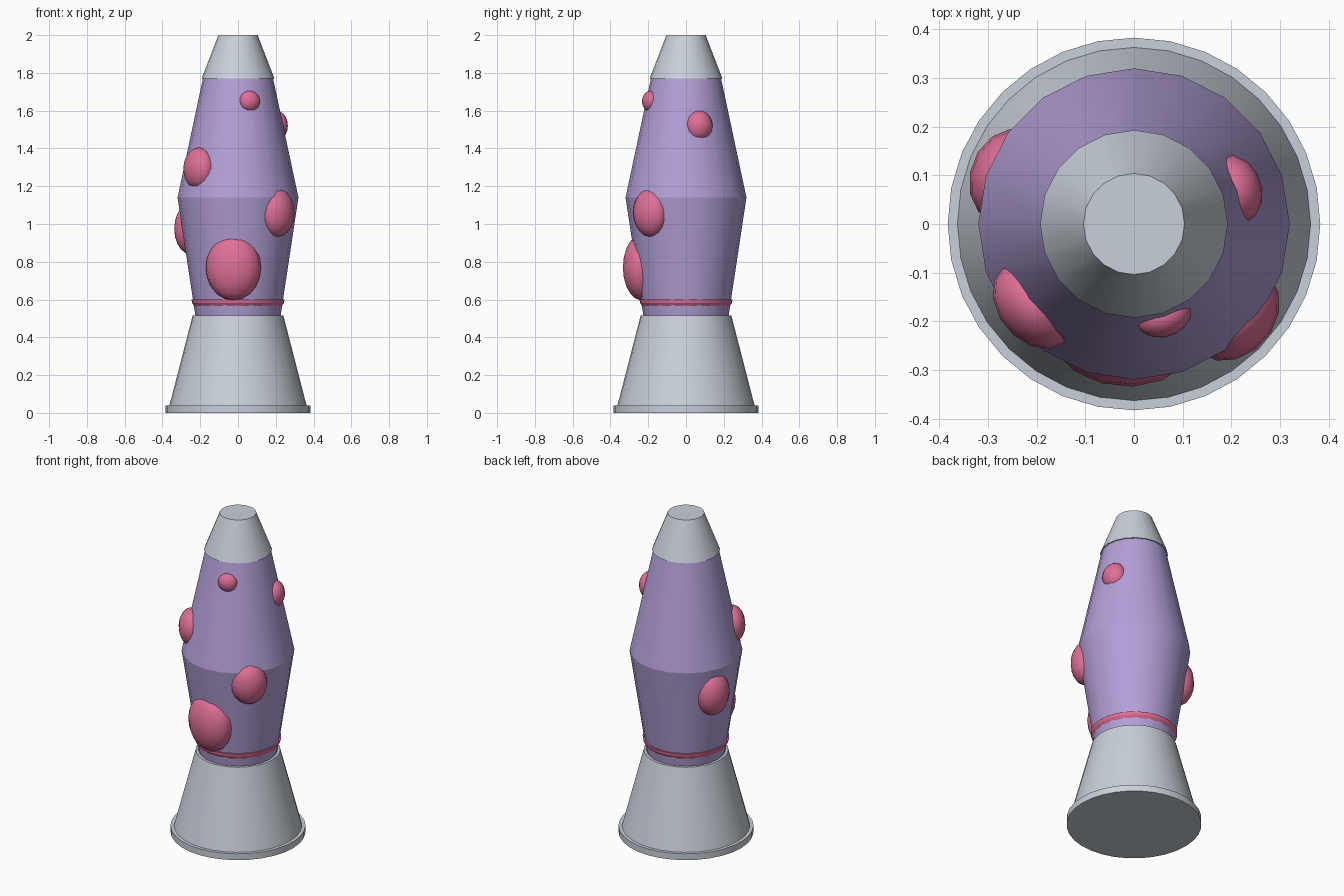
import bpy, bmesh, math
from mathutils import Matrix, Vector

old = bpy.data.objects.get("Cube")
if old:
    bpy.data.objects.remove(old, do_unlink=True)


def material(name, rgb):
    m = bpy.data.materials.new(name)
    m.use_nodes = True
    color = (*rgb, 1)
    m.diffuse_color = color
    m.node_tree.nodes["Principled BSDF"].inputs["Base Color"].default_value = color
    return m


grey = material("brushed grey", (0.58, 0.63, 0.69))
purple = material("purple glass", (0.45, 0.35, 0.68))
pink = material("pink wax", (0.73, 0.16, 0.31))


def finish(name, bm, mat, angle):
    bmesh.ops.recalc_face_normals(bm, faces=bm.faces)
    mesh = bpy.data.meshes.new(name)
    bm.to_mesh(mesh)
    bm.free()
    mesh.materials.append(mat)
    ob = bpy.data.objects.new(name, mesh)
    bpy.context.collection.objects.link(ob)
    bpy.ops.object.select_all(action="DESELECT")
    ob.select_set(True)
    bpy.context.view_layer.objects.active = ob
    bpy.ops.object.shade_smooth_by_angle(angle=math.radians(angle))
    return ob


def lathe(name, profile, sides, mat):
    """Closed turned solid from (radius, height) pairs, bottom to top."""
    bm = bmesh.new()
    rings = []
    for r, z in profile:
        turn = [2 * math.pi * i / sides for i in range(sides)]
        rings.append([bm.verts.new((r * math.cos(a), r * math.sin(a), z)) for a in turn])
    for low, high in zip(rings, rings[1:]):
        for i in range(sides):
            j = (i + 1) % sides
            bm.faces.new((low[i], low[j], high[j], high[i]))
    bm.faces.new(rings[0])
    bm.faces.new(rings[-1])
    return finish(name, bm, mat, 19)


def blob(name, angle, radius, z, size):
    """Squashed ball on the glass; size is radial, sideways, vertical."""
    bm = bmesh.new()
    bmesh.ops.create_uvsphere(bm, u_segments=14, v_segments=10, radius=1)
    place = (Matrix.Rotation(math.radians(angle), 4, "Z")
             @ Matrix.Translation((radius, 0, z))
             @ Matrix.Diagonal(Vector((*size, 1))))
    bm.transform(place)
    return finish(name, bm, pink, 60)


# Metal stand and cap
lathe("foot", [(0.383, 0), (0.383, 0.04)], 32, grey)
lathe("base_cone", [(0.363, 0.04), (0.24, 0.515)], 32, grey)
lathe("cap", [(0.193, 1.77), (0.104, 2.0)], 20, grey)

# Glass vessel with its widest ring in the middle
lathe("glass", [(0.225, 0.51), (0.32, 1.14), (0.185, 1.775)], 20, purple)

# Wax pool showing as a thin band
lathe("wax_band", [(0.231, 0.565), (0.243, 0.582), (0.246, 0.6)], 32, pink)

# Wax blobs
blob("front_large_blob", -96, 0.235, 0.77, (0.10, 0.147, 0.175))
blob("front_left_blob", -42, 0.28, 1.06, (0.08, 0.105, 0.128))
blob("front_right_blob", 219, 0.265, 1.293, (0.073, 0.10, 0.112))
blob("right_blob", 159, 0.27, 0.975, (0.085, 0.102, 0.135))
blob("small_top_blob", -72, 0.20, 1.65, (0.042, 0.057, 0.055))
blob("left_blob", 19, 0.215, 1.52, (0.06, 0.073, 0.08))
